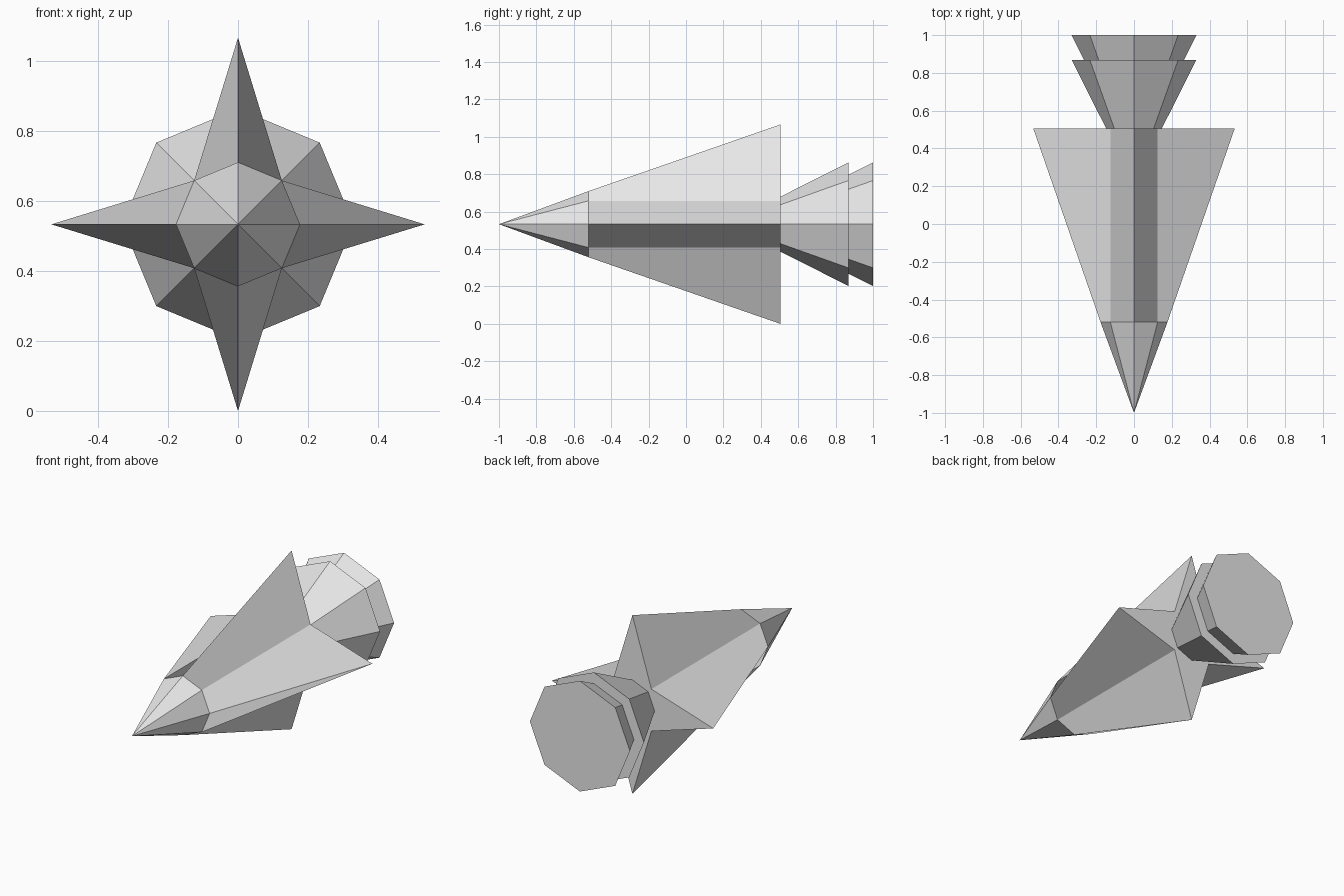
import bpy
import bmesh
from math import cos, sin, pi

SIDES = 8
FIN = 0.533        # reach of the four fin tips, also the height of the axis

old = bpy.data.objects.get("Cube")
if old:
    bpy.data.objects.remove(old, do_unlink=True)

grey = bpy.data.materials.new("hull_grey")
grey.use_nodes = True
colour = (0.8, 0.8, 0.8, 1.0)
grey.diffuse_color = colour
grey.node_tree.nodes["Principled BSDF"].inputs["Base Color"].default_value = colour


def loft(name, sections, tip=None):
    """Skin eight-point sections (y, axis radius, diagonal radius) along y."""
    bm = bmesh.new()
    rings = []
    for y, axis_r, diag_r in sections:
        ring = []
        for i in range(SIDES):
            r = diag_r if i % 2 else axis_r
            a = 2 * pi * i / SIDES
            ring.append(bm.verts.new((r * cos(a), y, FIN + r * sin(a))))
        rings.append(ring)
    for a, b in zip(rings, rings[1:]):
        for i in range(SIDES):
            j = (i + 1) % SIDES
            bm.faces.new((a[i], a[j], b[j], b[i]))
    bm.faces.new(rings[-1])
    # front end: a point or a flat cap
    if tip is None:
        bm.faces.new(rings[0][::-1])
    else:
        point = bm.verts.new((0, tip, FIN))
        for i in range(SIDES):
            bm.faces.new((point, rings[0][(i + 1) % SIDES], rings[0][i]))
    bmesh.ops.recalc_face_normals(bm, faces=bm.faces)
    mesh = bpy.data.meshes.new(name)
    bm.to_mesh(mesh)
    bm.free()
    mesh.materials.append(grey)
    obj = bpy.data.objects.new(name, mesh)
    bpy.context.collection.objects.link(obj)
    return obj


# Pointed nose widening into a four-finned body
loft("finned_body", [(-0.52, 0.177, 0.177), (0.505, FIN, 0.177)], tip=-1.0)

# Two flared octagonal nozzle stages behind the body
loft("front_nozzle", [(0.505, 0.147, 0.147), (0.868, 0.33, 0.33)])
loft("rear_nozzle", [(0.868, 0.264, 0.264), (1.0, 0.33, 0.33)])
